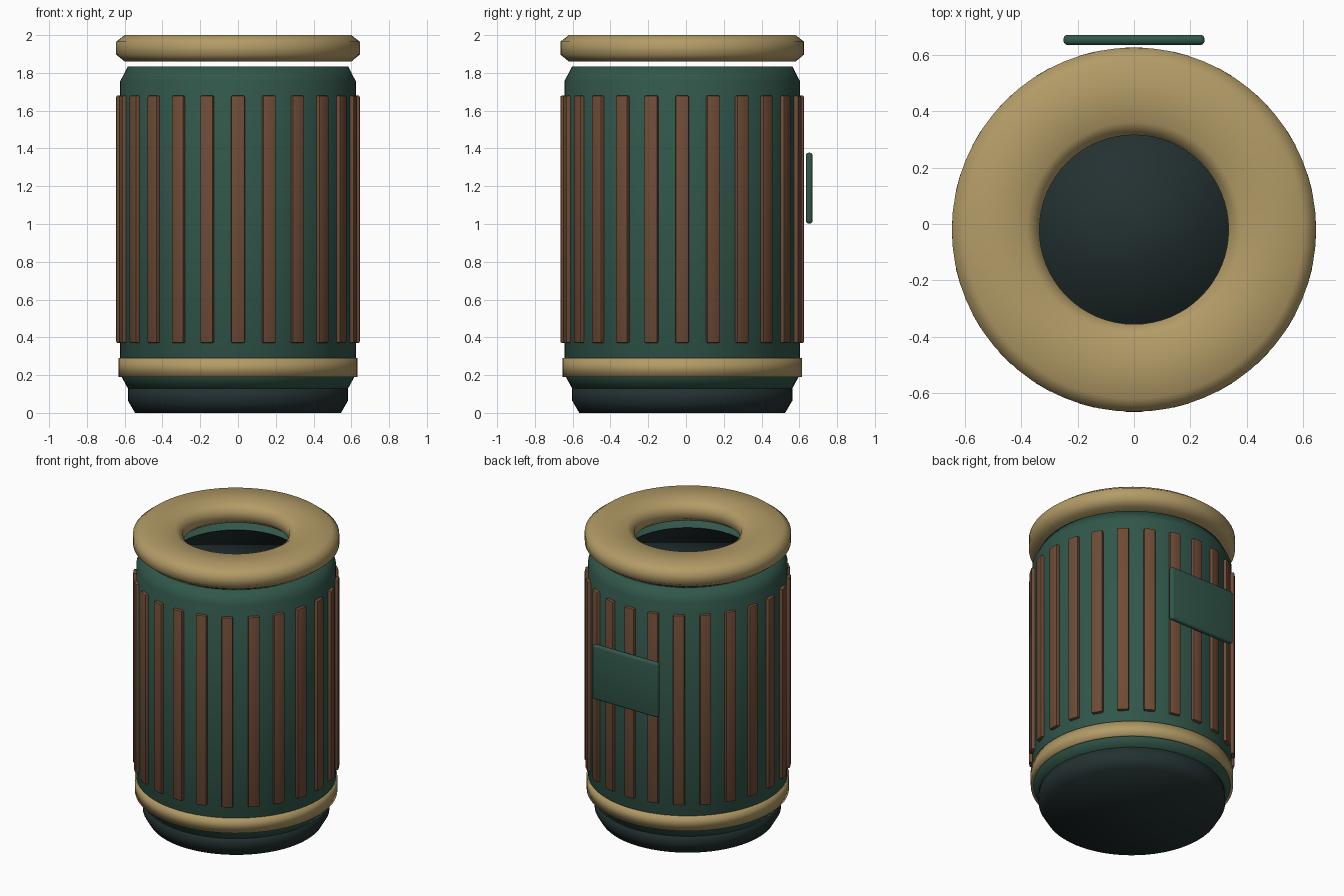
import bpy, bmesh, math
from mathutils import Matrix

if "Cube" in bpy.data.objects:
    bpy.data.objects.remove(bpy.data.objects["Cube"])

CY = -0.02      # round parts sit slightly forward, the plaque hangs behind
SEG = 64


def material(name, rgb):
    m = bpy.data.materials.new(name)
    m.diffuse_color = (*rgb, 1)
    m.use_nodes = True
    m.node_tree.nodes["Principled BSDF"].inputs["Base Color"].default_value = m.diffuse_color
    return m


GREEN = material("dark_green", (0.031, 0.095, 0.068))
TAN = material("tan", (0.45, 0.33, 0.135))
BROWN = material("wood_brown", (0.155, 0.070, 0.037))
DARK = material("charcoal", (0.017, 0.030, 0.031))


def finish(name, bm, mat, smooth=True):
    bmesh.ops.recalc_face_normals(bm, faces=bm.faces)
    me = bpy.data.meshes.new(name)
    bm.to_mesh(me)
    bm.free()
    for p in me.polygons:
        p.use_smooth = smooth
    me.materials.append(mat)
    ob = bpy.data.objects.new(name, me)
    bpy.context.collection.objects.link(ob)
    return ob


def lathe(name, profile, mat, closed=False):
    """Spin an (r, z) profile; open profiles get flat caps at both ends."""
    bm = bmesh.new()
    rings = []
    for r, z in profile:
        rings.append([bm.verts.new((r * math.cos(2 * math.pi * i / SEG),
                                    CY + r * math.sin(2 * math.pi * i / SEG), z))
                      for i in range(SEG)])
    pairs = list(zip(rings, rings[1:]))
    if closed:
        pairs.append((rings[-1], rings[0]))
    for a, b in pairs:
        for i in range(SEG):
            j = (i + 1) % SEG
            bm.faces.new((a[i], a[j], b[j], b[i]))
    if not closed:
        bm.faces.new(rings[0])
        bm.faces.new(rings[-1])
    return finish(name, bm, mat)


def rounded_box(bm, size, matrix, bevel, segments):
    part = bmesh.new()
    bmesh.ops.create_cube(part, size=1, matrix=Matrix.Diagonal((*size, 1)))
    bmesh.ops.bevel(part, geom=part.edges[:], offset=bevel, segments=segments,
                    profile=0.5, affect='EDGES')
    part.transform(matrix)
    me = bpy.data.meshes.new("tmp")
    part.to_mesh(me)
    part.free()
    bm.from_mesh(me)
    bpy.data.meshes.remove(me)


# Foot, body with a shallow recessed top, and the dark opening
lathe("base", [(0.545, 0), (0.583, 0.065), (0.583, 0.13), (0.56, 0.14)], DARK)
lathe("body", [(0.575, 0.13), (0.583, 0.13), (0.624, 0.205), (0.624, 1.755),
               (0.583, 1.835), (0.55, 1.835), (0.54, 1.79)], GREEN)
lathe("opening", [(0.41, 1.78), (0.41, 1.797)], DARK)

# Lower band and floating lid ring
lathe("lower_band", [(0.60, 0.19), (0.633, 0.19), (0.633, 0.29), (0.60, 0.29)],
      TAN, closed=True)
lathe("lid_ring", [(0.60, 1.86), (0.645, 1.897), (0.645, 1.965), (0.60, 2.0),
                   (0.38, 2.0), (0.335, 1.965), (0.335, 1.897), (0.38, 1.86)],
      TAN, closed=True)

# Vertical slats all round
bm = bmesh.new()
for i in range(24):
    m = (Matrix.Translation((0, CY, 0)) @ Matrix.Rotation(i * math.pi / 12, 4, 'Z')
         @ Matrix.Translation((0.624, 0, 1.025)))
    rounded_box(bm, (0.042, 0.072, 1.31), m, 0.008, 2)
slats = finish("slats", bm, BROWN)

# Rear plaque
bm = bmesh.new()
rounded_box(bm, (0.50, 0.036, 0.375), Matrix.Translation((0, 0.652, 1.19)), 0.015, 3)
plaque = finish("rear_plaque", bm, GREEN)

# Keep hard edges on the flat-sided parts
for ob in (slats, plaque):
    bpy.ops.object.select_all(action='DESELECT')
    ob.select_set(True)
    bpy.context.view_layer.objects.active = ob
    bpy.ops.object.shade_smooth_by_angle(angle=math.radians(35))
